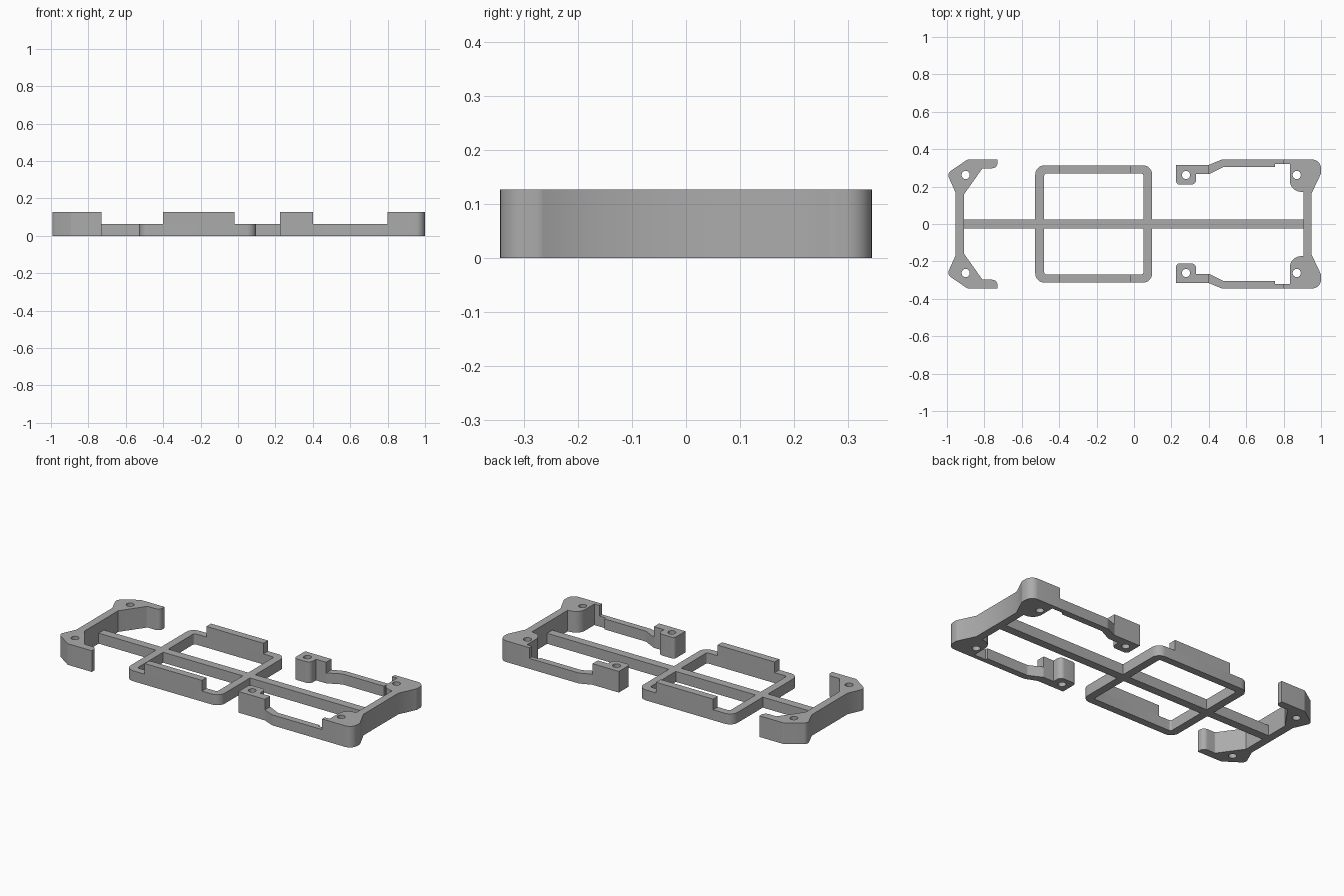
import bpy, bmesh
from math import cos, sin, pi
from mathutils import Vector

cube = bpy.data.objects.get("Cube")
if cube:
    bpy.data.objects.remove(cube, do_unlink=True)

LOW, HIGH = 0.063, 0.127

grey = bpy.data.materials.new("mid grey")
grey.use_nodes = True
colour = (0.41, 0.41, 0.41, 1)
grey.diffuse_color = colour
grey.node_tree.nodes["Principled BSDF"].inputs["Base Color"].default_value = colour


def fillet(points, steps=8):
    """Round each corner given as (x, y, radius); plain (x, y) stays sharp."""
    out = []
    for i, p in enumerate(points):
        c = Vector(p[:2])
        if len(p) == 2:
            out.append(c)
            continue
        a = (Vector(points[i - 1][:2]) - c).normalized()
        b = (Vector(points[(i + 1) % len(points)][:2]) - c).normalized()
        half = a.angle(b) / 2
        reach = p[2] / (sin(half) / cos(half))
        centre = c + (a + b).normalized() * p[2] / sin(half)
        start, end = c + a * reach - centre, c + b * reach - centre
        turn = start.angle(end)
        for k in range(steps + 1):
            t = k / steps
            out.append(centre + (start * sin((1 - t) * turn) + end * sin(t * turn)) / sin(turn))
    return out


def circle(x, y, r=0.022, n=24):
    return [Vector((x + r * cos(2 * pi * k / n), y + r * sin(2 * pi * k / n))) for k in range(n)]


def flip(points):
    return [(p[0], -p[1], *p[2:]) for p in reversed(points)]


def plate(name, outline, z0, z1, holes=()):
    """Extrude an outline with holes from z0 to z1."""
    bm = bmesh.new()
    edges = []
    for loop in [fillet(outline), *holes]:
        verts = [bm.verts.new((p[0], p[1], z0)) for p in loop]
        edges += [bm.edges.new((verts[i - 1], verts[i])) for i in range(len(verts))]
    bmesh.ops.triangle_fill(bm, edges=edges, use_beauty=True)
    ext = bmesh.ops.extrude_face_region(bm, geom=bm.faces[:])
    top = [g for g in ext["geom"] if isinstance(g, bmesh.types.BMVert)]
    bmesh.ops.translate(bm, verts=top, vec=(0, 0, z1 - z0))
    bmesh.ops.recalc_face_normals(bm, faces=bm.faces[:])
    mesh = bpy.data.meshes.new(name)
    bm.to_mesh(mesh)
    bm.free()
    mesh.materials.append(grey)
    obj = bpy.data.objects.new(name, mesh)
    bpy.context.collection.objects.link(obj)
    bpy.ops.object.select_all(action="DESELECT")
    obj.select_set(True)
    bpy.context.view_layer.objects.active = obj
    bpy.ops.object.shade_smooth_by_angle()
    return obj


# Hooked bracket at the -x end: outer half runs up, inner half runs back down
outer = [(-0.955, 0.17), (-1.0, 0.27, 0.03), (-0.89, 0.345, 0.02)]
inner = [(-0.73, 0.345), (-0.73, 0.298, 0.028), (-0.81, 0.298, 0.01), (-0.908, 0.16)]
half = outer + inner
plate("hook_bracket", half + flip(half), 0, HIGH, [circle(-0.9, s * 0.262) for s in (1, -1)])

# Bracket at the +x end with rounded screw bosses
half = [(0.905, 0.17), (0.833, 0.18, 0.06), (0.833, 0.32), (0.80, 0.32), (0.80, 0.345),
        (1.0, 0.345, 0.048), (1.0, 0.27, 0.03), (0.95, 0.165)]
plate("boss_bracket", half + flip(half), 0, HIGH, [circle(0.87, s * 0.262) for s in (1, -1)])

# Low arms and their raised end tabs, one pair per side
arm = [(0.80, 0.345), (0.47, 0.345, 0.03), (0.40, 0.316), (0.40, 0.266), (0.48, 0.306, 0.03),
       (0.755, 0.306), (0.755, 0.32), (0.80, 0.32)]
tab = [(0.40, 0.316), (0.225, 0.316), (0.225, 0.21, 0.02), (0.332, 0.21, 0.028),
       (0.332, 0.266), (0.40, 0.266)]
pad = [(-0.40, 0.27), (-0.02, 0.27), (-0.02, 0.314), (-0.40, 0.314)]
for side, s in (("left_row", 1), ("right_row", -1)):
    turn = flip if s < 0 else list
    plate("arm_" + side, turn(arm), 0, LOW)
    plate("tab_" + side, turn(tab), 0, HIGH, [circle(0.278, s * 0.262)])
    plate("raised_rail_" + side, turn(pad), LOW, HIGH)

# Centre frame and long spine as one piece with two windows
SPINE = 0.025
half = [(-0.908, SPINE), (-0.528, SPINE), (-0.528, 0.314, 0.05), (0.097, 0.314, 0.05),
        (0.097, SPINE), (0.905, SPINE)]
window = [(-0.48, SPINE), (-0.48, 0.27, 0.012), (0.05, 0.27, 0.012), (0.05, SPINE)]
plate("frame_and_spine", half + flip(half), 0, LOW, [fillet(window), fillet(flip(window))])
